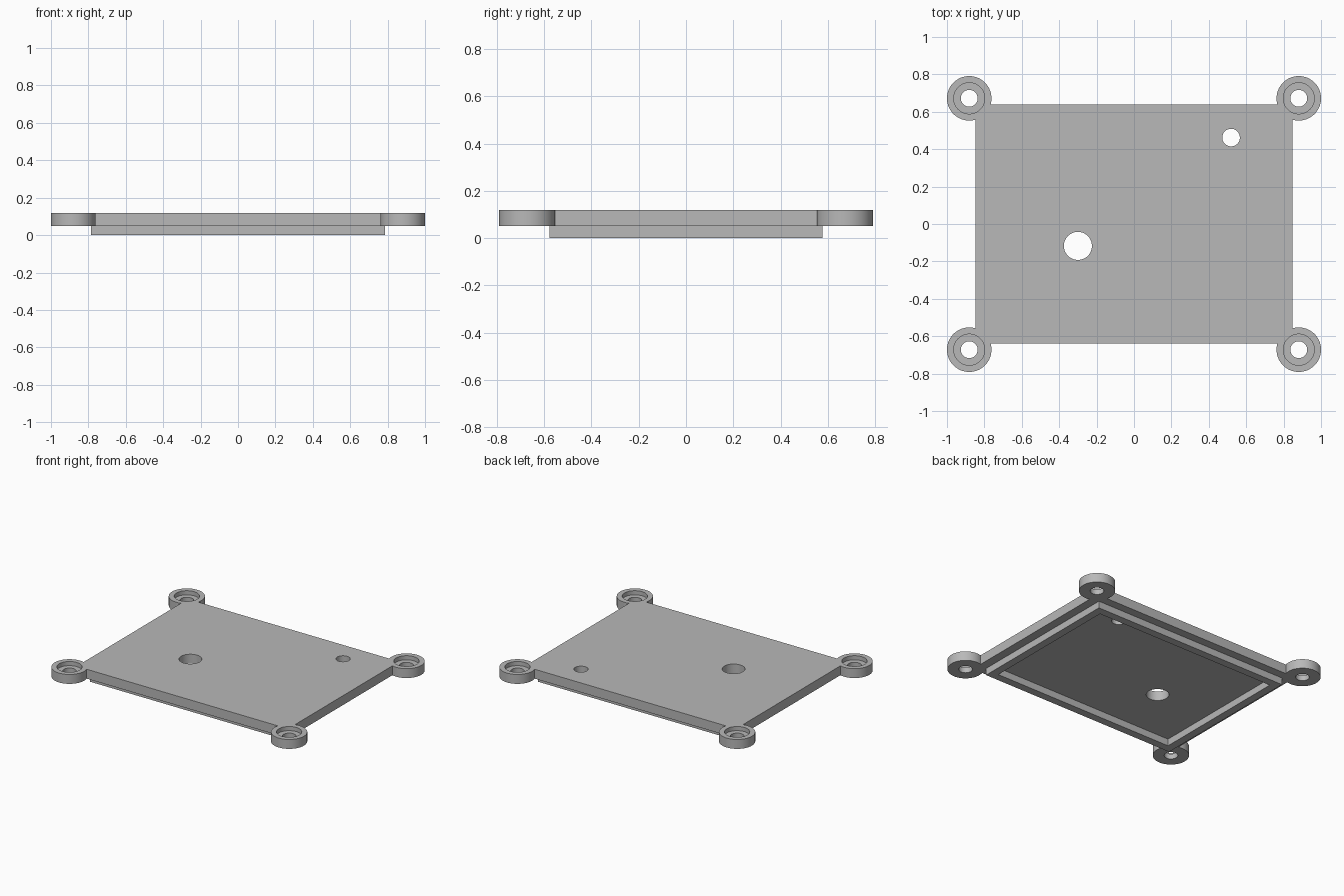
import bpy, bmesh
from math import asin, acos, cos, sin, pi, radians

cube = bpy.data.objects.get("Cube")
if cube:
    bpy.data.objects.remove(cube, do_unlink=True)

# Main dimensions
TOP, UNDERSIDE, SEAT = 0.118, 0.05, 0.088
PLATE_X, PLATE_Y = 0.848, 0.638
EAR_X, EAR_Y, EAR_R = 0.881, 0.672, 0.119
LIP_X, LIP_Y, LIP_WALL = 0.785, 0.577, 0.057

grey = bpy.data.materials.new("light_grey")
grey.use_nodes = True
colour = (0.48, 0.48, 0.48, 1)
grey.diffuse_color = colour
grey.node_tree.nodes["Principled BSDF"].inputs["Base Color"].default_value = colour


def prism(name, outline, z0, z1):
    """Extrude a counter-clockwise outline from z0 to z1."""
    bm = bmesh.new()
    base = bm.faces.new([bm.verts.new((x, y, z0)) for x, y in outline])
    grown = bmesh.ops.extrude_face_region(bm, geom=[base], use_keep_orig=True)
    for v in grown["geom"]:
        if isinstance(v, bmesh.types.BMVert):
            v.co.z = z1
    bmesh.ops.recalc_face_normals(bm, faces=bm.faces)
    mesh = bpy.data.meshes.new(name)
    bm.to_mesh(mesh)
    bm.free()
    mesh.materials.append(grey)
    obj = bpy.data.objects.new(name, mesh)
    bpy.context.collection.objects.link(obj)
    return obj


def circle(x, y, r, n=64):
    return [(x + r * cos(2 * pi * i / n), y + r * sin(2 * pi * i / n)) for i in range(n)]


def rectangle(x, y):
    return [(-x, -y), (x, -y), (x, y), (-x, y)]


def cut(body, outline, z0, z1):
    """Subtract a prism from the body."""
    cutter = prism("cutter", outline, z0, z1)
    cutter.hide_render = True
    mod = body.modifiers.new("cut", "BOOLEAN")
    mod.operation, mod.solver, mod.object = "DIFFERENCE", "EXACT", cutter
    bpy.context.view_layer.objects.active = body
    bpy.ops.object.modifier_apply(modifier=mod.name)
    bpy.data.objects.remove(cutter, do_unlink=True)


# Cover outline: a rectangle with a round ear at each corner
start = -pi + acos((EAR_X - PLATE_X) / EAR_R)
end = pi + asin((EAR_Y - PLATE_Y) / EAR_R)
steps = 56
angles = [start + (end - start) * i / steps for i in range(steps + 1)]
ear = [(EAR_X + EAR_R * cos(a), EAR_Y + EAR_R * sin(a)) for a in angles]
outline = []
for sx, sy in ((1, 1), (-1, 1), (-1, -1), (1, -1)):
    corner = [(sx * x, sy * y) for x, y in ear]
    outline += corner if sx * sy > 0 else corner[::-1]
cover = prism("cover_plate", outline, UNDERSIDE, TOP)

# Counterbored screw holes in the ears
for sx in (-1, 1):
    for sy in (-1, 1):
        cut(cover, circle(sx * EAR_X, sy * EAR_Y, 0.083), SEAT, TOP + 0.1)
        cut(cover, circle(sx * EAR_X, sy * EAR_Y, 0.045), 0, TOP + 0.1)

# Two holes through the plate
cut(cover, circle(-0.30, -0.117, 0.075), 0, TOP + 0.1)
cut(cover, circle(0.519, 0.462, 0.047), 0, TOP + 0.1)

# Locating lip under the plate
lip = prism("locating_lip", rectangle(LIP_X, LIP_Y), 0, UNDERSIDE)
cut(lip, rectangle(LIP_X - LIP_WALL, LIP_Y - LIP_WALL), -0.1, TOP)

# Smooth round walls, keep edges sharp
bpy.ops.object.select_all(action="DESELECT")
cover.select_set(True)
bpy.context.view_layer.objects.active = cover
bpy.ops.object.shade_smooth_by_angle(angle=radians(30))
